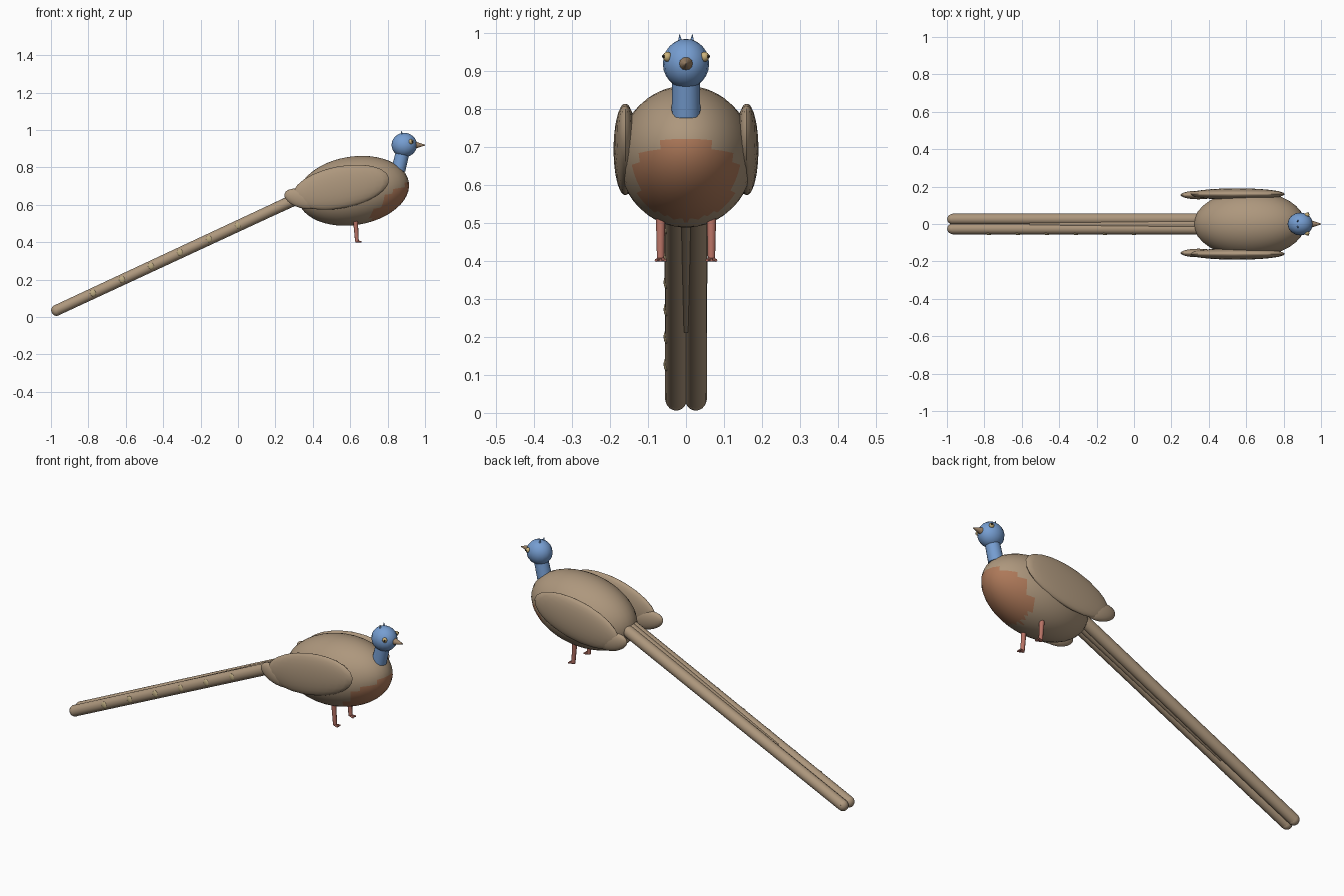
import bpy, bmesh, math
from mathutils import Matrix, Vector

cube = bpy.data.objects.get("Cube")
if cube:
    bpy.data.objects.remove(cube)


def material(name, rgb):
    m = bpy.data.materials.new(name)
    m.use_nodes = True
    m.diffuse_color = (*rgb, 1)
    m.node_tree.nodes["Principled BSDF"].inputs["Base Color"].default_value = (*rgb, 1)
    return m


BROWN = material("feather brown", (0.42, 0.31, 0.205))
RUST = material("chest rust", (0.42, 0.19, 0.1))
BLUE = material("head blue", (0.18, 0.34, 0.64))
PINK = material("leg pink", (0.48, 0.17, 0.13))
GOLD = material("eye gold", (0.60, 0.45, 0.2))
TAN = material("tail spot tan", (0.50, 0.40, 0.22))
HORN = material("beak horn", (0.34, 0.23, 0.14))
DARK = material("pupil dark", (0.03, 0.025, 0.02))


def finish(name, bm, *mats):
    mesh = bpy.data.meshes.new(name)
    bm.to_mesh(mesh)
    bm.free()
    for m in mats:
        mesh.materials.append(m)
    obj = bpy.data.objects.new(name, mesh)
    bpy.context.collection.objects.link(obj)
    bpy.ops.object.select_all(action='DESELECT')
    obj.select_set(True)
    bpy.context.view_layer.objects.active = obj
    bpy.ops.object.shade_smooth_by_angle(angle=math.radians(50))
    return obj


def add_ball(bm, centre, radii, pitch=0, u=20, v=12):
    # Ellipsoid whose +x end rises by the pitch in degrees
    mat = (Matrix.Translation(centre) @ Matrix.Rotation(-math.radians(pitch), 4, 'Y')
           @ Matrix.Diagonal((*radii, 1)))
    bmesh.ops.create_uvsphere(bm, u_segments=u, v_segments=v, radius=1, matrix=mat)


def ball(name, mat, *args, **kw):
    bm = bmesh.new()
    add_ball(bm, *args, **kw)
    return finish(name, bm, mat)


def add_rod(bm, a, b, r1, r2, segments=16):
    a, b = Vector(a), Vector(b)
    d = b - a
    mat = Matrix.Translation((a + b) / 2) @ d.to_track_quat('Z', 'Y').to_matrix().to_4x4()
    bmesh.ops.create_cone(bm, cap_ends=True, segments=segments, radius1=r1,
                          radius2=r2, depth=d.length, matrix=mat)


def rod(name, mat, *args, **kw):
    bm = bmesh.new()
    add_rod(bm, *args, **kw)
    return finish(name, bm, mat)


# Body with a rust chest patch
bm = bmesh.new()
add_ball(bm, (0.617, 0, 0.675), (0.3, 0.178, 0.183), pitch=9, u=32, v=24)
chest = Vector((0.84, 0, 0.575))
for f in bm.faces:
    if (f.calc_center_median() - chest).length < 0.155:
        f.material_index = 1
finish("body", bm, BROWN, RUST)

# Neck, head and beak
rod("neck", BLUE, (0.857, 0, 0.785), (0.885, 0, 0.9), 0.038, 0.036)
ball("head", BLUE, (0.889, 0, 0.92), (0.068, 0.061, 0.065), u=16, v=12)
rod("beak", HORN, (0.945, 0, 0.92), (1.0, 0, 0.919), 0.02, 0.002, segments=12)

# Paired parts
for side, word in ((1, "left"), (-1, "right")):
    ball(word + "_eye", GOLD, (0.925, side * 0.049, 0.938), (0.013, 0.012, 0.013), u=12, v=8)
    ball(word + "_pupil", DARK, (0.931, side * 0.059, 0.939), (0.005, 0.004, 0.005), u=8, v=6)
    rod(word + "_crest", BLUE, (0.877, side * 0.015, 0.97), (0.873, side * 0.017, 0.996),
        0.008, 0.001, segments=8)

    # Wing with its trailing tip
    ball(word + "_wing", BROWN, (0.55, side * 0.16, 0.694), (0.262, 0.031, 0.112), pitch=11, u=24)
    ball(word + "_wing_tip", BROWN, (0.345, side * 0.155, 0.632), (0.1, 0.023, 0.05), pitch=-16)

    # Leg with three toes
    bm = bmesh.new()
    y = side * 0.067
    add_rod(bm, (0.628, y, 0.52), (0.636, y, 0.405), 0.013, 0.01, segments=10)
    for spread in (-0.012, 0, 0.012):
        add_rod(bm, (0.63, y, 0.405), (0.66, y + spread, 0.402), 0.006, 0.004, segments=8)
    finish(word + "_leg", bm, PINK)

    # Long tail feather with a rounded end
    bm = bmesh.new()
    end = (-0.97, side * 0.026, 0.036)
    add_rod(bm, end, (0.38, side * 0.026, 0.664), 0.029, 0.031, segments=16)
    add_ball(bm, end, (0.029, 0.028, 0.03), u=16, v=10)
    finish(word + "_tail_feather", bm, BROWN)

# Slim middle feather closing the groove
rod("middle_tail_feather", BROWN, (-0.55, 0, 0.231), (0.38, 0, 0.664), 0.022, 0.033)

# Row of spots along one side of the tail
for i in range(6):
    x = -0.775 + 0.155 * i
    ball("tail_spot_%d" % (i + 1), TAN, (x, -0.051, 0.128 + 0.0722 * i),
         (0.018, 0.008, 0.018), u=12, v=8)
